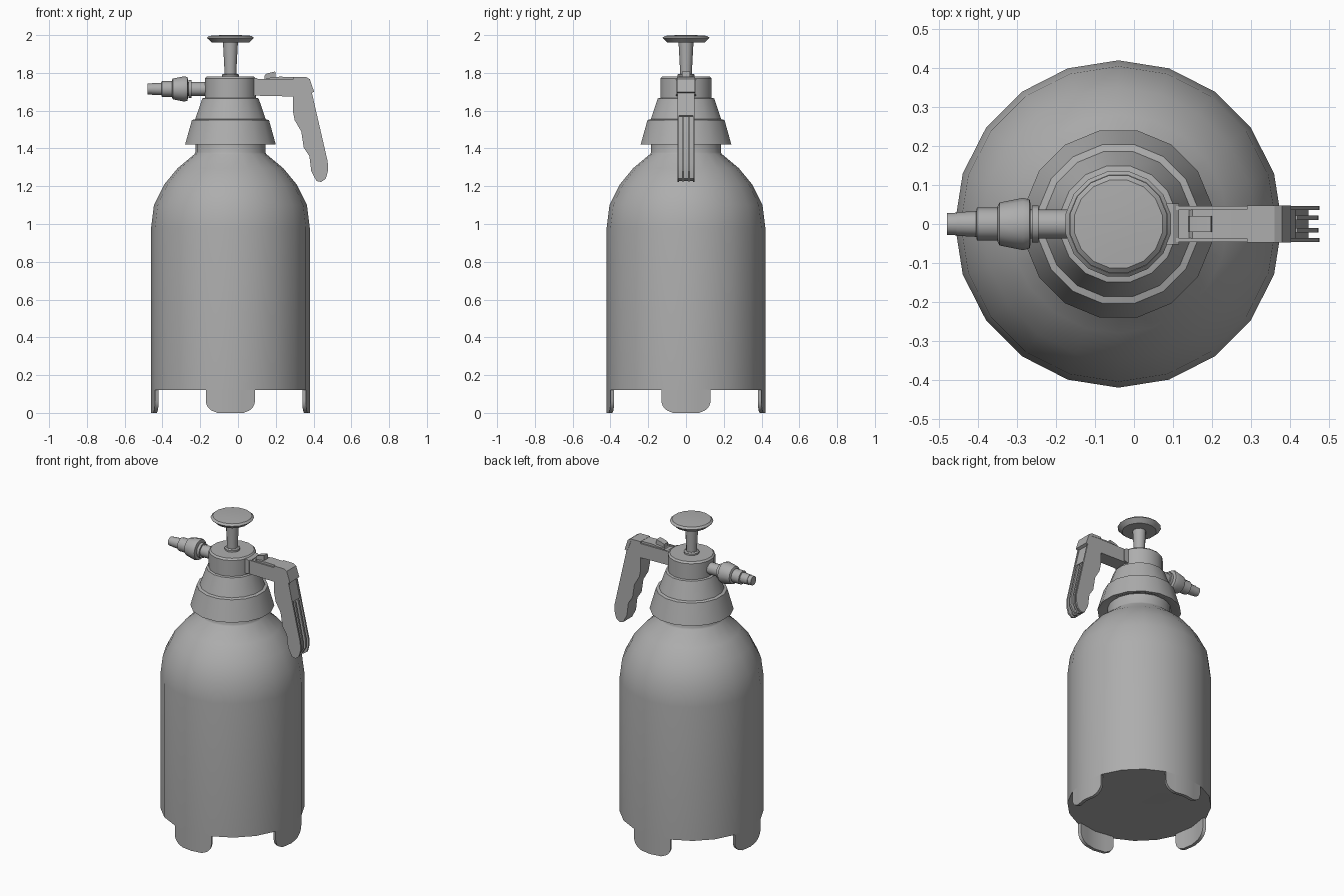
import bpy
import bmesh
import math
from mathutils import Matrix, Vector

if "Cube" in bpy.data.objects:
    bpy.data.objects.remove(bpy.data.objects["Cube"], do_unlink=True)

CX = -0.04      # axis of the bottle
R = 0.42        # bottle radius
SIDES = 20

grey = bpy.data.materials.new("grey_plastic")
grey.use_nodes = True
colour = (0.42, 0.42, 0.42, 1)
grey.diffuse_color = colour
grey.node_tree.nodes["Principled BSDF"].inputs["Base Color"].default_value = colour


def finish(name, bm, angle=35):
    bmesh.ops.remove_doubles(bm, verts=bm.verts, dist=1e-5)
    bmesh.ops.recalc_face_normals(bm, faces=bm.faces)
    mesh = bpy.data.meshes.new(name)
    bm.to_mesh(mesh)
    bm.free()
    mesh.materials.append(grey)
    mesh.shade_smooth()
    mesh.set_sharp_from_angle(angle=math.radians(angle))
    obj = bpy.data.objects.new(name, mesh)
    bpy.context.collection.objects.link(obj)
    return obj


def lathe(name, profile, sides, matrix, phase=0.0):
    """Revolve (radius, height) points about local z, closing open ends."""
    bm = bmesh.new()
    rings = []
    for r, h in profile:
        ring = []
        for i in range(sides):
            a = math.tau * (i + phase) / sides
            ring.append(bm.verts.new(matrix @ Vector((r * math.cos(a), r * math.sin(a), h))))
        rings.append(ring)
    for low, high in zip(rings, rings[1:]):
        for i in range(sides):
            j = (i + 1) % sides
            bm.faces.new((low[i], low[j], high[j], high[i]))
    bm.faces.new(rings[0])
    bm.faces.new(rings[-1])
    return finish(name, bm)


def slab(name, outline, y0, y1):
    """Extrude an (x, z) outline from y0 to y1."""
    bm = bmesh.new()
    face = bm.faces.new([bm.verts.new((x, y0, z)) for x, z in outline])
    new = bmesh.ops.extrude_face_region(bm, geom=[face])["geom"]
    bmesh.ops.translate(bm, vec=(0, y1 - y0, 0),
                        verts=[v for v in new if isinstance(v, bmesh.types.BMVert)])
    return finish(name, bm, 25)


upright = Matrix.Translation((CX, 0, 0))

# Bottle with rounded shoulders and neck
lathe("bottle", [(0.02, 0.13), (0.40, 0.12), (R, 0.12), (R, 0.98), (0.405, 1.10),
                 (0.35, 1.21), (0.28, 1.295), (0.19, 1.37), (0.185, 1.38),
                 (0.185, 1.45)], SIDES, upright)


# Four curved feet that continue the bottle wall
def foot(name, centre, half=0.13, corner=0.06, thick=0.02, top=0.125):
    bm = bmesh.new()
    facet = math.tau / SIDES
    steps = [math.sin(k * math.pi / 12) for k in range(7)]
    edge = [half - corner + corner * s for s in steps]
    columns = [-s for s in reversed(edge)] + [0] + edge
    rows = []
    for s in columns:
        over = max(0, abs(s) - (half - corner))
        bottom = corner - math.sqrt(max(0, corner ** 2 - over ** 2)) + 0.004
        a = math.asin(max(-1, min(1, s / R)))
        wall = R * math.cos(facet / 2) / math.cos(a % facet - facet / 2)
        direction = Vector((math.cos(centre + a), math.sin(centre + a), 0))
        row = []
        for r, z in ((wall, bottom), (wall, top), (wall - thick, top), (wall - thick, bottom)):
            row.append(bm.verts.new(direction * r + Vector((CX, 0, z))))
        rows.append(row)
    for a, b in zip(rows, rows[1:]):
        for i in range(4):
            j = (i + 1) % 4
            bm.faces.new((a[i], a[j], b[j], b[i]))
    bm.faces.new(rows[0])
    bm.faces.new(rows[-1])
    for v in bm.verts:
        if v.co.z < 0.005:
            v.co.z = 0
    finish(name, bm)


for i, side in enumerate(("left", "back", "right", "front")):
    foot(side + "_foot", i * math.pi / 2)

# Screw cap, pump head, plunger and knob
lathe("screw_cap", [(0.18, 1.44), (0.225, 1.42), (0.245, 1.42), (0.208, 1.55), (0.19, 1.555),
                    (0.152, 1.665), (0.13, 1.67)], 16, upright, 0.5)
lathe("pump_head", [(0.138, 1.66), (0.138, 1.77), (0.128, 1.78), (0.05, 1.78)],
      16, upright, 0.5)
lathe("plunger_collar", [(0.045, 1.775), (0.045, 1.79), (0.038, 1.795)], 12, upright)
lathe("plunger_rod", [(0.031, 1.78), (0.033, 1.84), (0.04, 1.97)], 12, upright)
lathe("plunger_knob", [(0.04, 1.96), (0.10, 1.96), (0.127, 1.985), (0.115, 1.996),
                       (0.05, 2.0)], 16, upright, 0.5)

# Spray nozzle, pointing to the model's right
sideways = Matrix.Translation((0, 0, 1.715)) @ Matrix.Rotation(-math.pi / 2, 4, "Y")
lathe("nozzle_tube", [(0.037, 0.15), (0.037, 0.28)], 12, sideways)
lathe("nozzle_ring", [(0.047, 0.245), (0.047, 0.262)], 12, sideways)
lathe("nozzle_collar", [(0.05, 0.265), (0.063, 0.268), (0.067, 0.285), (0.055, 0.345),
                        (0.045, 0.35)], 12, sideways)
lathe("nozzle_tip", [(0.042, 0.34), (0.042, 0.403), (0.033, 0.405), (0.031, 0.44),
                     (0.031, 0.455), (0.026, 0.456), (0.026, 0.455), (0.029, 0.456),
                     (0.028, 0.48)], 12, sideways)

# Handle: arm and finger grip
grip_inner = [(0.415, 1.228), (0.388, 1.28), (0.378, 1.36), (0.348, 1.405), (0.335, 1.49),
              (0.30, 1.55), (0.29, 1.60), (0.29, 1.675)]
grip_outer = [(0.375, 1.765), (0.475, 1.33), (0.476, 1.28), (0.465, 1.24), (0.44, 1.222)]
arm_end = [(0.07, 1.68), (0.07, 1.767)]
for side, s in (("left", -1), ("right", 1)):
    slab("handle_plate_" + side, grip_inner + arm_end + grip_outer, s * 0.036, s * 0.046)
    slab("grip_rib_" + side, [(0.34, 1.58), (0.42, 1.57), (0.472, 1.33), (0.473, 1.28),
                              (0.44, 1.225), (0.42, 1.23)], s * 0.01, s * 0.022)

# Recessed core between the plates
slab("handle_core", grip_inner + [(0.07, 1.68), (0.07, 1.757), (0.37, 1.757), (0.415, 1.575),
                                  (0.395, 1.57), (0.448, 1.32), (0.44, 1.24)], -0.037, 0.037)

# Lever cover, bent over the corner, and its button
slab("lever_cover", [(0.14, 1.755), (0.15, 1.772), (0.22, 1.78), (0.36, 1.776), (0.378, 1.765),
                     (0.402, 1.70), (0.375, 1.69), (0.355, 1.75)], -0.037, 0.037)
slab("corner_cap", [(0.29, 1.766), (0.29, 1.779), (0.36, 1.778), (0.38, 1.767),
                    (0.403, 1.70), (0.385, 1.692), (0.36, 1.76)], -0.048, 0.048)
slab("lock_button", [(0.14, 1.765), (0.142, 1.79), (0.155, 1.797), (0.197, 1.808),
                     (0.20, 1.775)], -0.02, 0.02)

# Bracket where the arm meets the pump head
slab("arm_bracket", [(0.06, 1.672), (0.06, 1.772), (0.10, 1.772), (0.115, 1.762),
                     (0.115, 1.685)], -0.052, 0.052)
